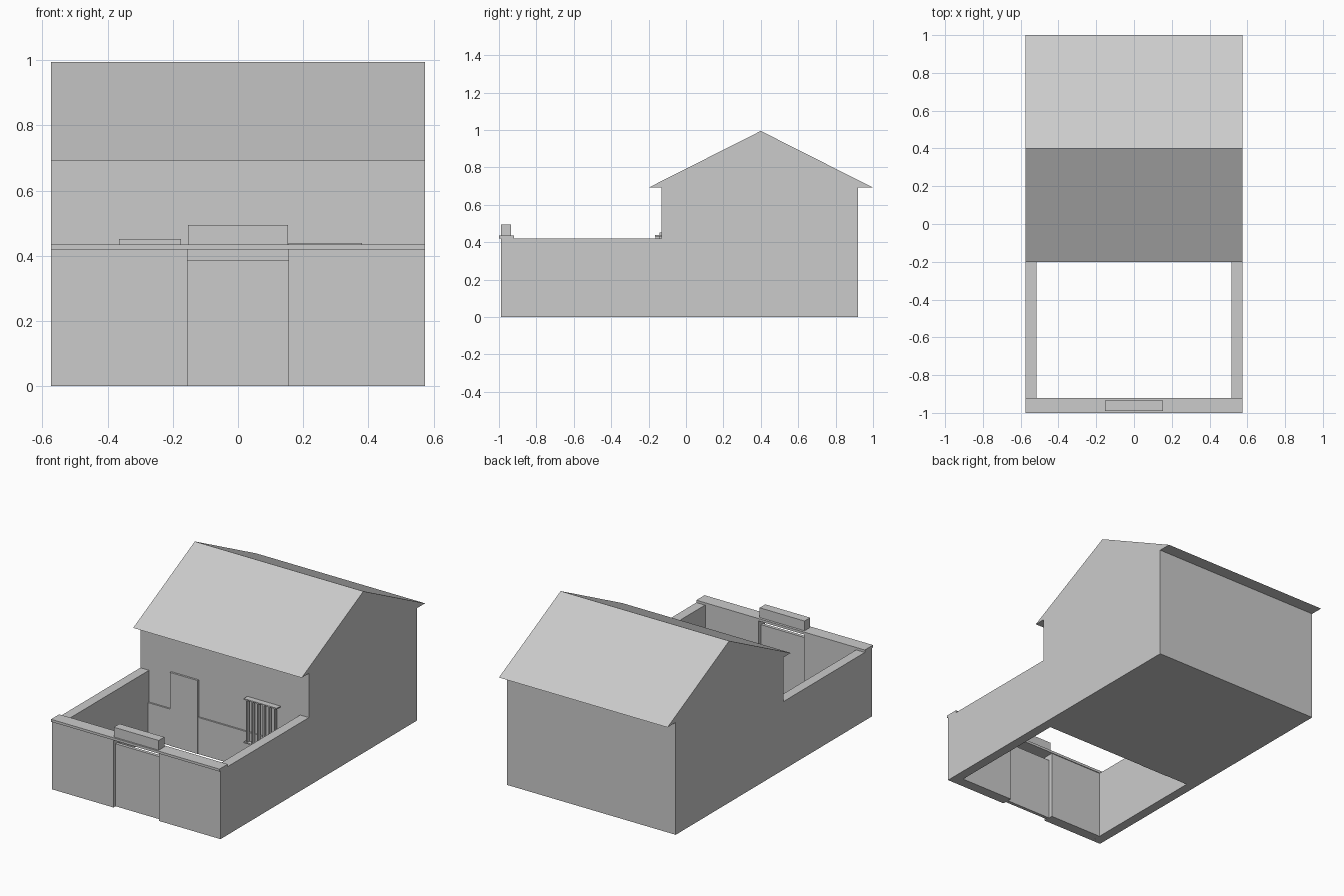
import bpy

# Remove the default cube
cube = bpy.data.objects.get("Cube")
if cube:
    bpy.data.objects.remove(cube, do_unlink=True)

# Single plain grey material
grey = bpy.data.materials.new("plain_grey")
grey.use_nodes = True
GREY = (0.6, 0.6, 0.6, 1)
grey.diffuse_color = GREY
grey.node_tree.nodes["Principled BSDF"].inputs["Base Color"].default_value = GREY

W = 0.574        # half width of the building
INNER = 0.515    # half width of the courtyard
FRONT = -0.13    # house front wall


def prism(name, profile, x0, x1):
    """Extrude a (y, z) profile along x."""
    n = len(profile)
    verts = [(x, y, z) for x in (x0, x1) for y, z in profile]
    faces = [tuple(range(n))[::-1], tuple(range(n, 2 * n))]
    faces += [(i, (i + 1) % n, n + (i + 1) % n, n + i) for i in range(n)]
    mesh = bpy.data.meshes.new(name)
    mesh.from_pydata(verts, [], faces)
    mesh.materials.append(grey)
    obj = bpy.data.objects.new(name, mesh)
    bpy.context.collection.objects.link(obj)
    return obj


def box(name, x, y, z):
    (y0, y1), (z0, z1) = y, z
    return prism(name, [(y0, z0), (y1, z0), (y1, z1), (y0, z1)], *x)


# House body and gabled roof with flat eaves
box("house_body", (-W, W), (FRONT, 0.92), (0, 0.692))
prism("roof", [(-0.2, 0.692), (1.0, 0.692), (0.4, 0.995)], -W, W)

# Courtyard walls
for side, s in (("left", 1), ("right", -1)):
    box(f"{side}_yard_wall", sorted((s * INNER, s * W)), (-0.99, FRONT), (0, 0.42))
    box(f"{side}_front_wall", sorted((s * 0.155, s * INNER)), (-0.99, -0.925), (0, 0.42))

# Gate, coping above it and raised centre block
box("gate", (-0.155, 0.155), (-0.97, -0.95), (0, 0.385))
box("front_coping", (-W, W), (-1.0, -0.92), (0.42, 0.435))
box("gate_top_block", (-0.153, 0.153), (-0.99, -0.935), (0.435, 0.495))

# House door and low plinth on either side of it
box("house_door", (-0.365, -0.175), (FRONT - 0.012, FRONT), (0, 0.452))
box("right_plinth", (-INNER, -0.365), (FRONT - 0.01, FRONT), (0, 0.225))
box("left_plinth", (-0.175, INNER), (FRONT - 0.01, FRONT), (0, 0.225))

# Barred window
for name, z in (("window_top_rail", 0.432), ("window_bottom_rail", 0.165)):
    box(name, (0.155, 0.38), (-0.166, FRONT), (z, z + 0.007))
for i in range(6):
    x = 0.172 + i * 0.038
    box(f"window_bar_{i + 1}", (x - 0.004, x + 0.004), (-0.163, -0.141), (0.17, 0.434))
